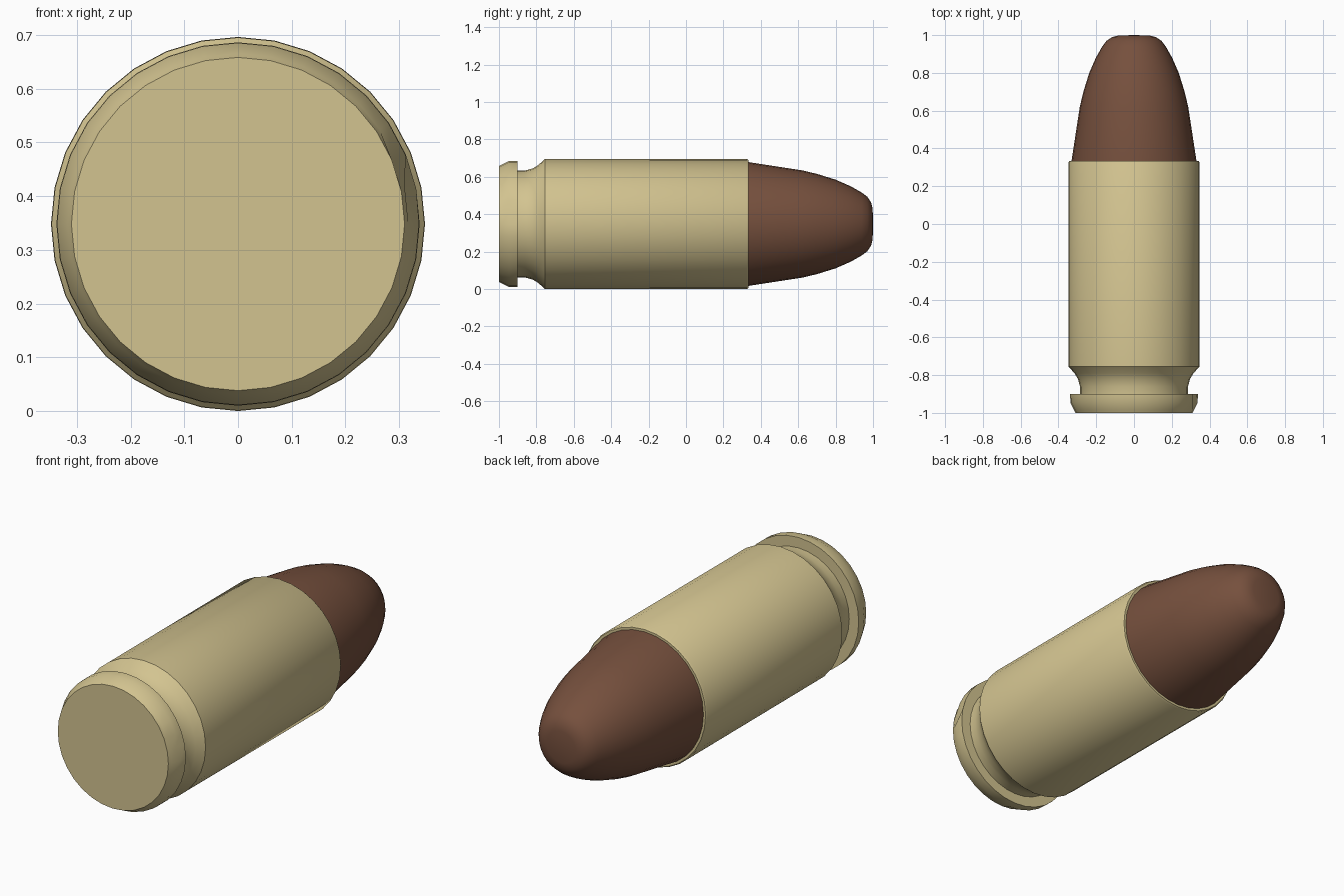
import bpy
import bmesh
from math import sin, cos, pi, radians

if "Cube" in bpy.data.objects:
    bpy.data.objects.remove(bpy.data.objects["Cube"])

SIDES = 32
AXIS_Z = 0.348


def material(name, rgb):
    mat = bpy.data.materials.new(name)
    mat.diffuse_color = (*rgb, 1)
    mat.use_nodes = True
    mat.node_tree.nodes["Principled BSDF"].inputs["Base Color"].default_value = mat.diffuse_color
    return mat


def lathe(name, profile, mat, dents=()):
    """Revolve (radius, y) points about the y axis; radius 0 makes a pole."""
    bm = bmesh.new()
    rings = []
    for r, y in profile:
        if r == 0:
            rings.append([bm.verts.new((0, y, AXIS_Z))])
        else:
            rings.append([bm.verts.new((r * cos(2 * pi * i / SIDES), y,
                                        AXIS_Z + r * sin(2 * pi * i / SIDES)))
                          for i in range(SIDES)])
    for a, b in zip(rings, rings[1:]):
        for i in range(SIDES):
            j = (i + 1) % SIDES
            if len(a) == 1:
                bm.faces.new((a[0], b[i], b[j]))
            elif len(b) == 1:
                bm.faces.new((a[i], b[0], a[j]))
            else:
                bm.faces.new((a[i], b[i], b[j], a[j]))
    # local dents pull single ring vertices toward the axis
    for ring, i, scale in dents:
        v = rings[ring][i]
        v.co.x *= scale
        v.co.z = AXIS_Z + (v.co.z - AXIS_Z) * scale
    bmesh.ops.recalc_face_normals(bm, faces=bm.faces)
    mesh = bpy.data.meshes.new(name)
    bm.to_mesh(mesh)
    bm.free()
    mesh.materials.append(mat)
    obj = bpy.data.objects.new(name, mesh)
    bpy.context.collection.objects.link(obj)
    bpy.ops.object.select_all(action='DESELECT')
    obj.select_set(True)
    bpy.context.view_layer.objects.active = obj
    bpy.ops.object.shade_smooth_by_angle(angle=radians(35))
    return obj


brass = material("brass", (0.65, 0.55, 0.28))
copper = material("copper", (0.18, 0.08, 0.047))

# Casing: flat base, dented rim, extractor groove, straight wall, thin mouth
lathe("casing", [
    (0, -1.0), (0.31, -1.0), (0.317, -0.985), (0.337, -0.945), (0.338, -0.90),
    (0.285, -0.90), (0.286, -0.86), (0.297, -0.82), (0.315, -0.79),
    (0.347, -0.755), (0.348, 0.325), (0.343, 0.333), (0.331, 0.333),
    (0.331, 0.28),
], brass, dents=[(3, 1, 0.94), (2, 2, 0.97)])

# Tip: straight taper out of the mouth, then a rounded nose with a flat end
lathe("tip", [
    (0, 0.28), (0.331, 0.28), (0.331, 0.333), (0.287, 0.62), (0.268, 0.70),
    (0.237, 0.80), (0.202, 0.88), (0.168, 0.94), (0.145, 0.97),
    (0.115, 0.99), (0.08, 0.998), (0, 1.0),
], copper)
